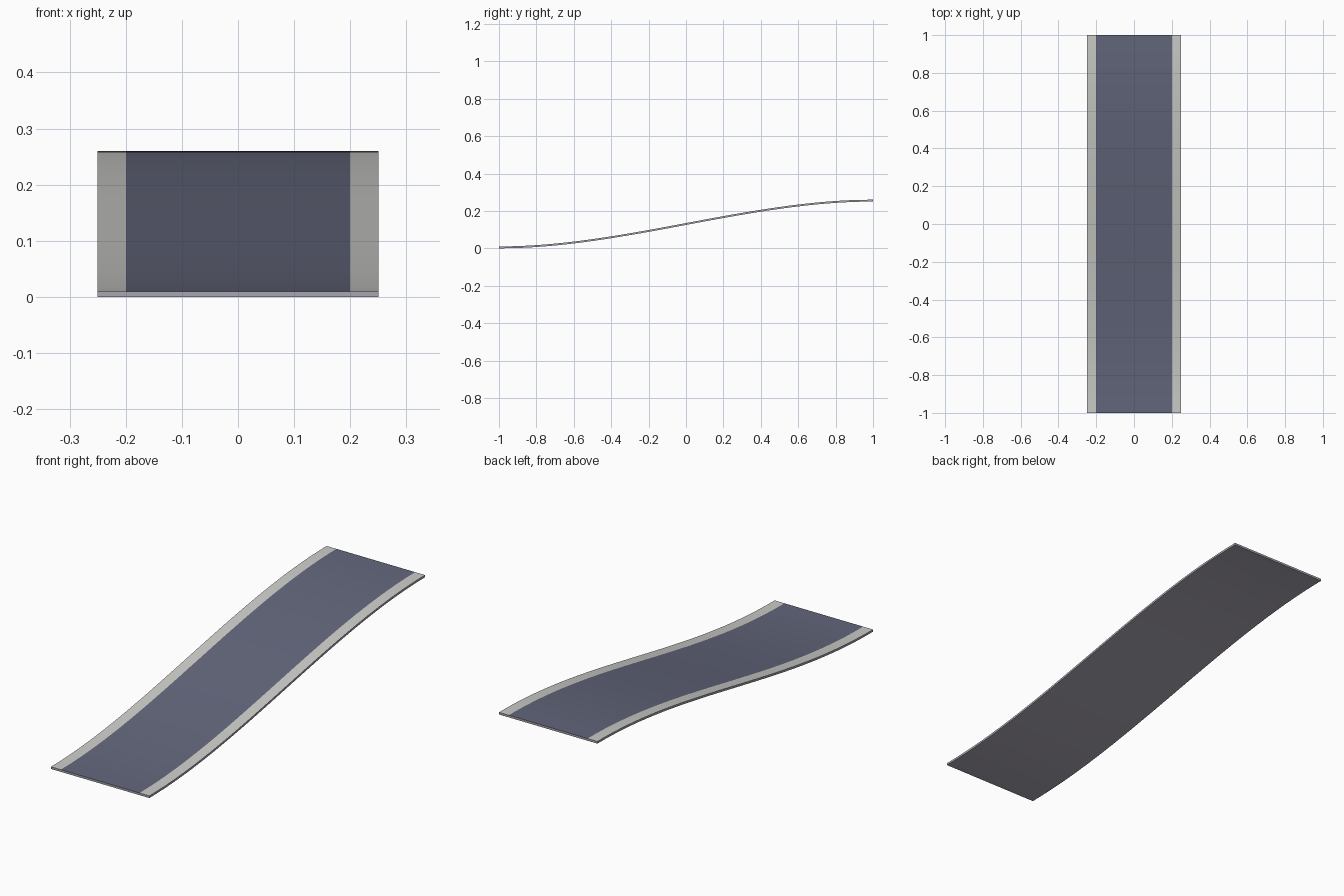
import bpy, bmesh

if "Cube" in bpy.data.objects:
    bpy.data.objects.remove(bpy.data.objects["Cube"])

SEGMENTS = 32
THICK = 0.01
RISE = 0.25


def material(name, rgb):
    m = bpy.data.materials.new(name)
    m.diffuse_color = (*rgb, 1)
    m.use_nodes = True
    m.node_tree.nodes["Principled BSDF"].inputs["Base Color"].default_value = m.diffuse_color
    return m


border = material("pale grey border", (0.60, 0.60, 0.58))
surface = material("slate blue surface", (0.125, 0.135, 0.20))
base = material("mauve grey underside", (0.40, 0.38, 0.44))

# cross-section rows: border edge, road edge, road edge, border edge
xs = [-0.25, -0.2, 0.2, 0.25]
bm = bmesh.new()
top, bottom = [], []
for i in range(SEGMENTS + 1):
    t = i / SEGMENTS
    z = RISE * t * t * (3 - 2 * t)
    y = 2 * t - 1
    top.append([bm.verts.new((x, y, z + THICK)) for x in xs])
    bottom.append([bm.verts.new((x, y, z)) for x in xs])


def quad(a, b, c, d, mat, smooth=True):
    f = bm.faces.new((a, b, c, d))
    f.material_index = mat
    f.smooth = smooth


# top strips, underside and long side walls
for i in range(SEGMENTS):
    for j in range(3):
        quad(top[i][j], top[i][j + 1], top[i + 1][j + 1], top[i + 1][j], 1 if j == 1 else 0)
        quad(bottom[i][j], bottom[i + 1][j], bottom[i + 1][j + 1], bottom[i][j + 1], 2)
    quad(bottom[i][0], top[i][0], top[i + 1][0], bottom[i + 1][0], 2)
    quad(bottom[i][3], bottom[i + 1][3], top[i + 1][3], top[i][3], 2)

# end caps
for j in range(3):
    quad(bottom[0][j], bottom[0][j + 1], top[0][j + 1], top[0][j], 2, False)
    quad(bottom[-1][j], top[-1][j], top[-1][j + 1], bottom[-1][j + 1], 2, False)

mesh = bpy.data.meshes.new("road_ramp")
bm.normal_update()
bm.to_mesh(mesh)
bm.free()
for m in (border, surface, base):
    mesh.materials.append(m)
ramp = bpy.data.objects.new("road_ramp", mesh)
bpy.context.collection.objects.link(ramp)

# keep the slab edges crisp
bpy.context.view_layer.objects.active = ramp
ramp.select_set(True)
bpy.ops.object.shade_smooth_by_angle(angle=0.6)
